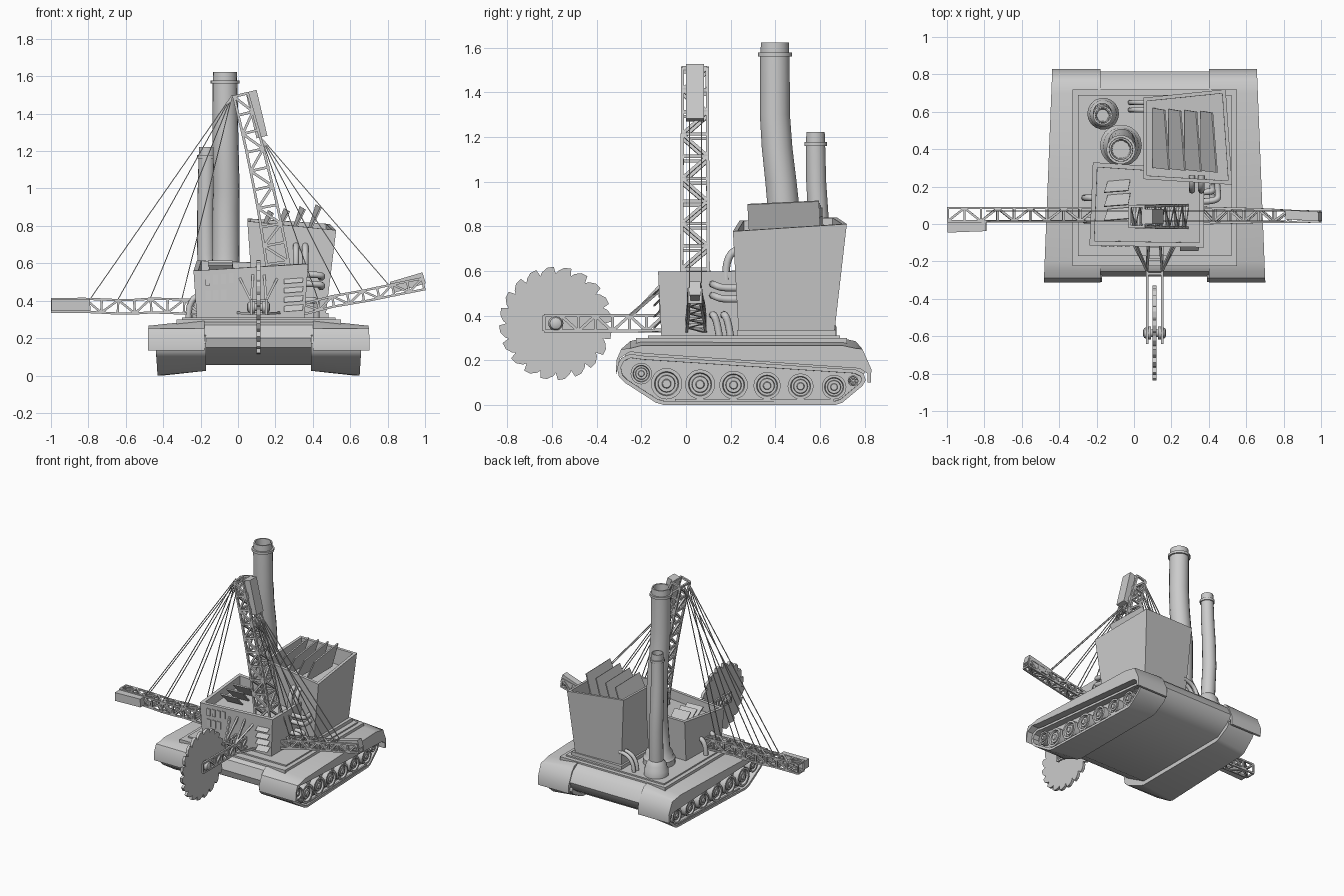
import bpy, bmesh
from math import sin, cos, pi, tau
from mathutils import Vector as V

if "Cube" in bpy.data.objects:
    bpy.data.objects.remove(bpy.data.objects["Cube"])

CX = 0.11  # mirror plane of the crawler base


def finish(name, bm, smooth=False):
    bmesh.ops.recalc_face_normals(bm, faces=bm.faces[:])
    me = bpy.data.meshes.new(name)
    bm.to_mesh(me)
    bm.free()
    ob = bpy.data.objects.new(name, me)
    bpy.context.collection.objects.link(ob)
    if smooth:
        bpy.ops.object.select_all(action='DESELECT')
        ob.select_set(True)
        bpy.context.view_layer.objects.active = ob
        bpy.ops.object.shade_smooth_by_angle(angle=0.6)
    return ob


def skin(bm, a, b):
    """Closed solid between two matching point loops; returns the end face on b."""
    va, vb = [bm.verts.new(p) for p in a], [bm.verts.new(p) for p in b]
    n = len(a)
    for i in range(n):
        bm.faces.new((va[i], va[(i + 1) % n], vb[(i + 1) % n], vb[i]))
    bm.faces.new(va)
    return bm.faces.new(vb)


def solid(name, a, b, rim=0, push=None, smooth=False):
    bm = bmesh.new()
    cap = skin(bm, a, b)
    bmesh.ops.recalc_face_normals(bm, faces=bm.faces[:])
    bm.normal_update()
    if rim:  # open rim with a sunken panel
        for t in (rim, 0.0005):
            bmesh.ops.inset_region(bm, faces=[cap], thickness=t, use_even_offset=True)
        bmesh.ops.translate(bm, verts=cap.verts[:], vec=push)
    return finish(name, bm, smooth)


def box(name, x0, x1, y0, y1, z0, z1):
    q = [(x0, y0), (x1, y0), (x1, y1), (x0, y1)]
    return solid(name, [(*p, z0) for p in q], [(*p, z1) for p in q])


def bar(bm, a, b, r):
    a, b = V(a), V(b)
    d = (b - a).normalized()
    u = d.cross(V((0, 1, 0)) if abs(d.y) < 0.9 else V((0, 0, 1))).normalized() * r
    w = d.cross(u)
    offs = (u + w, u - w, -u - w, w - u)
    skin(bm, [a + o for o in offs], [b + o for o in offs])


def bars(name, pairs, r):
    bm = bmesh.new()
    for a, b in pairs:
        bar(bm, a, b, r)
    return finish(name, bm)


def lattice(name, pts, bays, h0, h1, r=0.006):
    """Four-chord truss along pts; h0/h1 = (half depth in y, half height) at the ends."""
    pts = [V(p) for p in pts]
    lens = [(b - a).length for a, b in zip(pts, pts[1:])]
    frames = []
    for i in range(bays + 1):
        t = i / bays
        d, k = t * sum(lens), 0
        while k < len(lens) - 1 and d > lens[k]:
            d -= lens[k]
            k += 1
        c = pts[k].lerp(pts[k + 1], d / lens[k])
        y = V((0, 1, 0))
        v = (pts[k + 1] - pts[k]).normalized().cross(y)
        hy, hv = h0[0] + (h1[0] - h0[0]) * t, h0[1] + (h1[1] - h0[1]) * t
        frames.append([c + y * hy * a + v * hv * b for a, b in ((-1, -1), (1, -1), (1, 1), (-1, 1))])
    pairs = [(f[j], f[(j + 1) % 4]) for f in frames for j in range(4)]
    for i, (f, g) in enumerate(zip(frames, frames[1:])):
        for j in range(4):
            pairs.append((f[j], g[j]))
            k = (j + 1) % 4
            pairs.append((f[j], g[k]) if (i + j // 2) % 2 else (f[k], g[j]))
    return bars(name, pairs, r)


def loft(name, rings, axis='z', n=20):
    """Round solid through (x, y, z, radius) rings."""
    bm = bmesh.new()
    loops = []
    for x, y, z, r in rings:
        cs = [(r * cos(tau * i / n), r * sin(tau * i / n)) for i in range(n)]
        loops.append([bm.verts.new((x + a, y + b, z) if axis == 'z' else (x, y + a, z + b)) for a, b in cs])
    for p, q in zip(loops, loops[1:]):
        for i in range(n):
            bm.faces.new((p[i], p[(i + 1) % n], q[(i + 1) % n], q[i]))
    bm.faces.new(loops[0])
    bm.faces.new(loops[-1])
    return finish(name, bm, True)


def pipe(name, pts, r=0.017):
    cu = bpy.data.curves.new(name, 'CURVE')
    cu.dimensions, cu.bevel_depth, cu.bevel_resolution, cu.resolution_u = '3D', r, 2, 5
    sp = cu.splines.new('NURBS')
    sp.points.add(len(pts) - 1)
    for p, c in zip(sp.points, pts):
        p.co = (*c, 1)
    sp.use_endpoint_u, sp.order_u = True, 3
    bpy.context.collection.objects.link(bpy.data.objects.new(name, cu))


# Crawler base: hull, track belts, covers and wheels
hull = [(-.22, .29), (-.255, .27), (-.28, .2), (-.265, .15), (-.1, .055), (.69, .055), (.79, .12),
        (.815, .18), (.78, .25), (.71, .295)]
solid("hull", [(CX - .3, *p) for p in hull], [(CX + .3, *p) for p in hull], smooth=True)
belt = [(-.31, .17), (-.3, .125), (-.275, .1), (-.135, .01), (-.1, 0), (.67, 0), (.7, .01), (.79, .085),
        (.805, .11), (.795, .14), (.76, .158), (-.19, .22), (-.25, .228), (-.29, .21)]
cover = [(-.313, .135), (-.312, .2), (-.29, .25), (-.25, .285), (-.2, .298), (.7, .298), (.76, .285), (.79, .25),
         (.83, .16), (.828, .1), (.812, .1), (.812, .14), (.78, .163), (-.19, .23), (-.25, .238), (-.295, .21)]
wheels = [(-.2, .14, .048)] + [(-.087 + .15 * i, .095 - .003 * i, .07 - .003 * i) for i in range(6)] + [(.748, .108, .024)]
for s, side in ((-1, "left"), (1, "right")):
    yaw = lambda y: .045 * (y + .31) / 1.14
    solid(side + "_track", [(CX + s * .28, y, z + (.025 if z < .05 else 0)) for y, z in belt],
          [(CX + s * (.548 - yaw(y)), y, z) for y, z in belt], .017, (-s * .05, 0, 0), True)
    solid(side + "_track_cover", [(CX + s * .29, y, z) for y, z in cover],
          [(CX + s * (.592 - yaw(y)), y, z - (.032 if z > .265 else 0)) for y, z in cover], smooth=True)
    for i, (y, z, r) in enumerate(wheels):
        x = CX + s * (.54 - yaw(y))
        prof = [(.06, 1), (0, 1), (0, .78), (.018, .72), (.018, .56), (.004, .52), (.004, .3), (-.004, .25)]
        loft(f"{side}_wheel_{i}", [(x - s * a, y, z, r * k) for a, k in prof], 'x')
    bars(side + "_track_guide", [((CX + s * .52, -.05, .02), (CX + s * .5, .66, .02))], .006)

# Deck plates
box("deck_lower", CX - .44, CX + .44, -.225, .72, .27, .3)
box("deck_upper", CX - .41, CX + .41, -.17, .69, .29, .31)

# Open-topped engine house and hopper
solid("engine_house", [(-.22, -.11, .3), (.355, -.11, .3), (.355, .28, .3), (-.21, .3, .3)],
      [(-.238, -.115, .56), (.375, -.125, .597), (.375, .29, .597), (-.22, .33, .615)], .025, (0, 0, -.07))
box("hopper_foot", .07, .485, .228, .672, .3, .335)
solid("hopper", [(.085, .24, .33), (.47, .235, .33), (.46, .665, .33), (.085, .65, .33)],
      [(.05, .24, .825), (.525, .21, .777), (.49, .72, .81), (.05, .675, .84)], .02, (0, 0, -.12))


def slat(name, a, b, c, d, t):
    t = V(t)
    q = [V(p) for p in (a, b, c, d)]
    solid(name, q, [p + t for p in q])


for i in range(4):
    x, y = .1 + .085 * i, .3 - .005 * i
    z = .87 + .01 * i
    slat(f"hopper_slat_{i}", (x, y, .72), (x + .085, y - .01, z), (x + .06, y + .31, z + .015),
         (x, y + .32, .72), (.008, 0, -.004))
for i in range(3):
    y = .02 + .075 * i
    slat(f"house_slat_{i}", (-.16, y, .6 + .008 * i), (-.03, y + .01, .6 + .008 * i), (-.02, y + .07, .53),
         (-.14, y + .06, .53), (0, -.004, -.008))

# Front windows and louvres
for i in range(4):
    x = -.175 + .042 * i
    box(f"upper_window_{i}", x, x + .026, -.123, -.1, .482 + .004 * i, .535 + .004 * i)
    if i < 3:
        box(f"lower_window_{i}", x, x + .03, -.12, -.1, .4 + .002 * i, .455 + .002 * i)
for i in range(4):
    z = .34 + .05 * i
    slat(f"louvre_{i}", (.245, -.145, z), (.345, -.145, z + .008), (.35, -.112, z + .042), (.248, -.112, z + .034),
         (0, .008, .004))

# Two chimneys with rims and base collars
def chimney(name, path, r, base):
    rings = [(path[0][0], path[0][1], z, k) for z, k in ((.3, base), (.35, base), (.365, base * .88), (.39, base * .85))]
    n = len(path) - 1
    rings += [(x, y, z, r * (1.12 - .12 * i / n)) for i, (x, y, z) in enumerate(path)]
    x, y, z = path[-1]
    rings += [(x, y, z, r * 1.16), (x, y, z + .018, r * 1.16), (x, y, z + .018, r * .97), (x, y, z + .062, r * .95),
              (x, y, z + .062, r * .8), (x, y, z - .25, r * .7)]
    loft(name, rings, n=18)


chimney("tall_chimney", [(-.07, .42, .42), (-.065, .435, .65), (-.065, .437, .88), (-.062, .425, 1.0),
                         (-.065, .408, 1.15), (-.067, .398, 1.3), (-.07, .398, 1.56)], .067, .112)
chimney("short_chimney", [(-.165, .59, .42), (-.17, .6, .65), (-.172, .592, .85), (-.17, .583, 1.0),
                          (-.167, .58, 1.16)], .044, .085)

# Lattice mast and side arms, each with a ballast box at its end
lattice("mast", [(.225, .04, .5), (.205, .04, .65), (.155, .04, .92), (.085, .04, 1.23), (.015, .04, 1.5)], 10,
        (.06, .062), (.055, .038), .007)
lattice("left_arm", [(-.2, .05, .365), (-.45, .05, .375), (-.6, .05, .365), (-.8, .05, .375), (-.995, .05, .375)], 9,
        (.035, .038), (.035, .034))
lattice("right_arm", [(.35, .045, .355), (.5, .045, .395), (.7, .045, .43), (.84, .04, .46), (.99, .04, .49)], 8,
        (.042, .027), (.026, .03))


def ballast(name, a, b, hy, hv):
    a, b, y = V(a), V(b), V((0, hy, 0))
    v = (b - a).normalized().cross(V((0, 1, 0))) * hv
    o = (y + v, y - v, -y - v, v - y)
    solid(name, [a + p for p in o], [b + p for p in o])


ballast("mast_ballast", (.128, .04, 1.275), (.07, .04, 1.52), .04, .03)
ballast("left_ballast", (-.79, -.01, .377), (-.997, -.018, .375), .028, .031)
ballast("right_ballast", (.82, .05, .47), (.995, .04, .522), .025, .031)

# Stay cables
stays = []
for y in (.015, .07):
    for x in (-.79, -.64, -.47, -.3):
        stays.append(((-.03, y, 1.5), (x, y, .41)))
    for x, z in ((.81, .48), (.67, .45), (.55, .43), (.43, .4)):
        stays.append(((.125, y, 1.27), (x, y, z)))
bars("stay_cables", stays, .0025)

# Saw blade, axle and carrying arm
teeth, prof = 20, []
for i in range(teeth):
    for f, r in ((0, .222), (.12, .254), (.5, .252), (.85, .236)):
        a = tau * (i + f) / teeth
        prof.append((-.583 + r * cos(a), .365 + r * sin(a)))
solid("saw_blade", [(CX - .01, *p) for p in prof], [(CX + .01, *p) for p in prof])
loft("saw_axle", [(CX + x, -.583, .365, r) for x, r in ((-.062, .014), (-.056, .026), (-.04, .034), (-.018, .034),
                  (-.018, .02), (.018, .02), (.018, .034), (.04, .034), (.056, .026), (.062, .014))], 'x', 16)
pairs = []
ys = [-.1 - .0765 * i for i in range(8)]
ys[-1] = -.635
for x in (CX - .04, CX + .04):
    for z in (.33, .4):
        pairs.append(((x, -.1, z), (x, -.635, z)))
    for i, y in enumerate(ys):
        pairs.append(((x, y, .33), (x, y, .4)))
        if i < 6:
            pairs.append(((x, y, .33 if i % 2 else .4), (x, ys[i + 1], .4 if i % 2 else .33)))
    s = 1 if x > CX else -1
    pairs += [((CX + s * .1, -.11, .52), (x, -.25, .4)), ((CX + s * .11, -.11, .335), (x, -.25, .33)),
              ((CX + s * .03, -.11, .54), (x, -.24, .4))]
for y in (-.12, -.19, -.265):
    for z in (.33, .4):
        pairs.append(((CX - .04, y, z), (CX + .04, y, z)))
bars("saw_arm", pairs, .0065)

# Bent pipes between deck, engine house and hopper
for i in range(2):
    d = .05 * i
    pipe(f"side_pipe_{i}", [(.35, .12, .49 + d), (.45, .12, .49 + d), (.45, .17, .47 + d), (.44, .26, .475 + d)])
    pipe(f"right_deck_pipe_{i}", [(.34, .17 - d, .4), (.42, .17 - d, .41), (.42, .19 - d, .37), (.42, .2 - d, .3)])
    pipe(f"left_deck_pipe_{i}", [(-.2, .02 + 2.4 * d, .42), (-.265, .02 + 2.4 * d, .43), (-.265, .02 + 2.4 * d, .3)])
    pipe(f"top_pipe_{i}", [(.31 + d, .18, .56), (.31 + d, .17, .7), (.31 + d, .26, .7)])
    pipe(f"hopper_pipe_{i}", [(-.02, .61 + d * .8, .3), (-.02, .61 + d * .8, .43), (.1, .61 + d * .8, .43)], .014)
